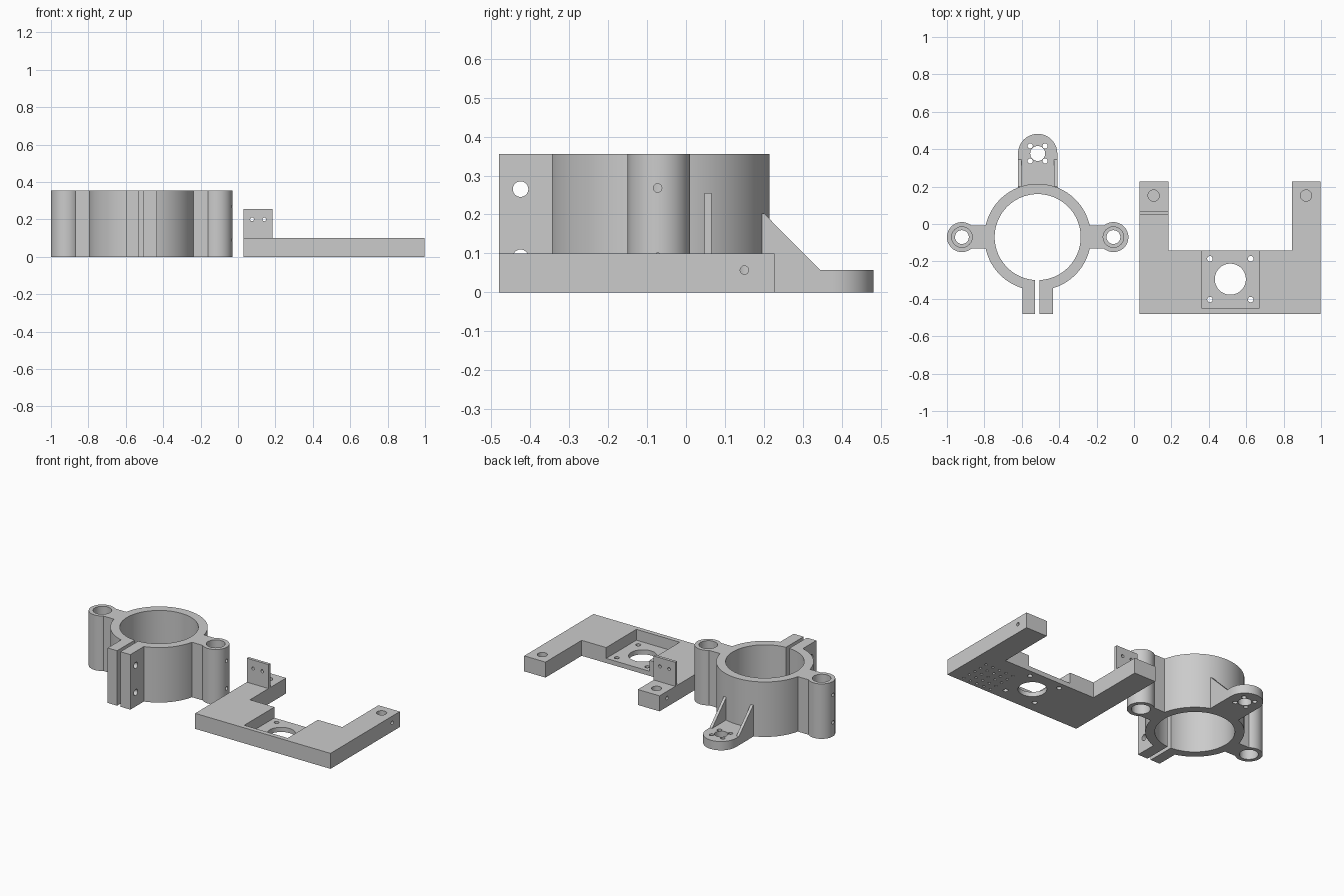
import bpy, bmesh, math
from mathutils import Matrix, Vector

old = bpy.data.objects.get("Cube")
if old:
    bpy.data.objects.remove(old, do_unlink=True)

grey = bpy.data.materials.new("plain grey")
grey.use_nodes = True
COLOUR = (0.6, 0.6, 0.6, 1)
grey.diffuse_color = COLOUR
grey.node_tree.nodes["Principled BSDF"].inputs["Base Color"].default_value = COLOUR


def make(name, bm):
    bmesh.ops.recalc_face_normals(bm, faces=bm.faces)
    mesh = bpy.data.meshes.new(name)
    bm.to_mesh(mesh)
    bm.free()
    mesh.materials.append(grey)
    ob = bpy.data.objects.new(name, mesh)
    bpy.context.scene.collection.objects.link(ob)
    return ob


def prism(name, outline, z0, z1, matrix=Matrix()):
    """Extrude a flat outline from z0 to z1, then place it."""
    bm = bmesh.new()
    face = bm.faces.new([bm.verts.new((x, y, z0)) for x, y in outline])
    top = bmesh.ops.extrude_face_region(bm, geom=[face])["geom"]
    bmesh.ops.translate(bm, vec=(0, 0, z1 - z0),
                        verts=[v for v in top if isinstance(v, bmesh.types.BMVert)])
    bm.transform(matrix)
    return make(name, bm)


def box(name, x0, x1, y0, y1, z0, z1):
    return prism(name, [(x0, y0), (x1, y0), (x1, y1), (x0, y1)], z0, z1)


def rods(name, r, start, end, places=((0, 0, 0),), sides=32):
    """Identical cylinders from start to end, repeated at each offset."""
    a, b = Vector(start), Vector(end)
    turn = (b - a).to_track_quat('Z', 'Y').to_matrix().to_4x4()
    bm = bmesh.new()
    for p in places:
        bmesh.ops.create_cone(bm, cap_ends=True, segments=sides, radius1=r, radius2=r,
                              depth=(b - a).length,
                              matrix=Matrix.Translation((a + b) / 2 + Vector(p)) @ turn)
    return make(name, bm)


def combine(body, operation, tools):
    """Apply boolean tools one by one and remove them."""
    for tool in tools:
        mod = body.modifiers.new("join", 'BOOLEAN')
        mod.operation, mod.solver, mod.object = operation, 'EXACT', tool
        deps = bpy.context.evaluated_depsgraph_get()
        mesh = bpy.data.meshes.new_from_object(body.evaluated_get(deps))
        body.modifiers.clear()
        body.data = mesh
        bpy.data.objects.remove(tool, do_unlink=True)


def square(d):
    return [(sx * d, sy * d, 0) for sx in (-1, 1) for sy in (-1, 1)]


# Clamp ring with ears, split tabs and a ribbed rear foot
CX, CY, H = -0.515, -0.07, 0.355
EAR, FOOT = 0.405, 0.377
ears = [(-EAR, 0, 0), (EAR, 0, 0)]
ring = rods("clamp_ring", 0.285, (CX, CY, 0), (CX, CY, H), sides=96)
arc = [(CX + 0.105 * math.cos(math.pi * i / 24), FOOT + 0.105 * math.sin(math.pi * i / 24))
       for i in range(25)]
foot = prism("rear_foot", arc + [(CX - 0.105, CY), (CX + 0.105, CY)], 0, 0.057)
rib_turn = Matrix(((0, 0, 1, 0), (1, 0, 0, 0), (0, 1, 0, 0), (0, 0, 0, 1)))
ribs = [prism("rib", [(0.16, 0.02), (0.345, 0.02), (0.345, 0.057), (0.2, 0.203), (0.16, 0.203)],
              x, x + 0.018, rib_turn) for x in (CX - 0.105, CX + 0.087)]
combine(ring, 'UNION', [
    box("ear_bridge", CX - EAR, CX + EAR, CY - 0.062, CY + 0.062, 0, H),
    rods("ears", 0.08, (CX, CY, 0), (CX, CY, H), ears, 48),
    box("clamp_tabs", CX - 0.08, CX + 0.082, -0.48, CY, 0, H),
    foot, *ribs])

cuts = [
    rods("bore", 0.23, (CX, CY, -1), (CX, CY, 1), sides=96),
    box("slit", CX - 0.013, CX + 0.011, -0.6, CY, -1, 1),
    rods("ear_hole", 0.037, (CX, CY, -1), (CX, CY, 1), ears),
    rods("ear_socket_low", 0.055, (CX, CY, -1), (CX, CY, 0.16), ears),
    rods("ear_socket_high", 0.055, (CX, CY, 0.195), (CX, CY, 1), ears),
    rods("foot_hole", 0.04, (CX, FOOT, -1), (CX, FOOT, 1)),
    rods("foot_screws", 0.014, (CX, FOOT, -1), (CX, FOOT, 1), square(0.04), 16),
    rods("tab_bolts", 0.02, (CX - 0.2, -0.425, 0), (CX + 0.2, -0.425, 0),
         [(0, 0, 0.09), (0, 0, 0.265)], 24)]
for s in (-1, 1):
    cuts.append(rods("ear_grub_screws", 0.011, (CX + s * EAR, CY - 0.003, 0),
                     (CX + s * 0.6, CY - 0.003, 0), [(0, 0, 0.09), (0, 0, 0.268)], 16))
combine(ring, 'DIFFERENCE', cuts)

# U-shaped motor bracket with an upright sensor plate
X0, X1, MX, MY = 0.03, 0.997, 0.515, -0.295
bracket = prism("motor_bracket", [
    (X0, -0.48), (X1, -0.48), (X1, 0.227), (0.845, 0.227), (0.845, -0.142),
    (0.185, -0.142), (0.185, 0.227), (X0, 0.227)], 0, 0.1)
combine(bracket, 'UNION', [box("sensor_plate", X0, 0.185, 0.047, 0.066, 0.05, 0.255)])
arms = [(0.105, 0.152, 0), (0.92, 0.152, 0)]
grid = [(0.7 + 0.05 * i, -0.45 + 0.05 * j, 0) for i in range(5) for j in range(5)]
combine(bracket, 'DIFFERENCE', [
    box("motor_pocket", 0.36, 0.67, -0.45, 0, 0.03, 1),
    rods("motor_hole", 0.083, (MX, MY, -1), (MX, MY, 1), sides=64),
    rods("motor_screws", 0.015, (MX, MY, -1), (MX, MY, 1), square(0.109), 16),
    rods("arm_sockets", 0.03, (0, 0, 0.02), (0, 0, 1), arms),
    rods("arm_grub_left", 0.011, (0.92, 0.15, 0.057), (1.2, 0.15, 0.057), sides=16),
    rods("arm_grub_right", 0.011, (-0.1, 0.15, 0.057), (0.105, 0.15, 0.057), sides=16),
    rods("plate_screws", 0.01, (0, -0.05, 0.2), (0, 0.12, 0.2),
         [(0.075, 0, 0), (0.14, 0, 0)], 16),
    rods("underside_holes", 0.008, (0, 0, -0.1), (0, 0, 0.04), grid, 12)])

# Smooth round walls, keep edges crisp
for ob in (ring, bracket):
    bpy.ops.object.select_all(action='DESELECT')
    ob.select_set(True)
    bpy.context.view_layer.objects.active = ob
    bpy.ops.object.shade_smooth_by_angle(angle=math.radians(30))
